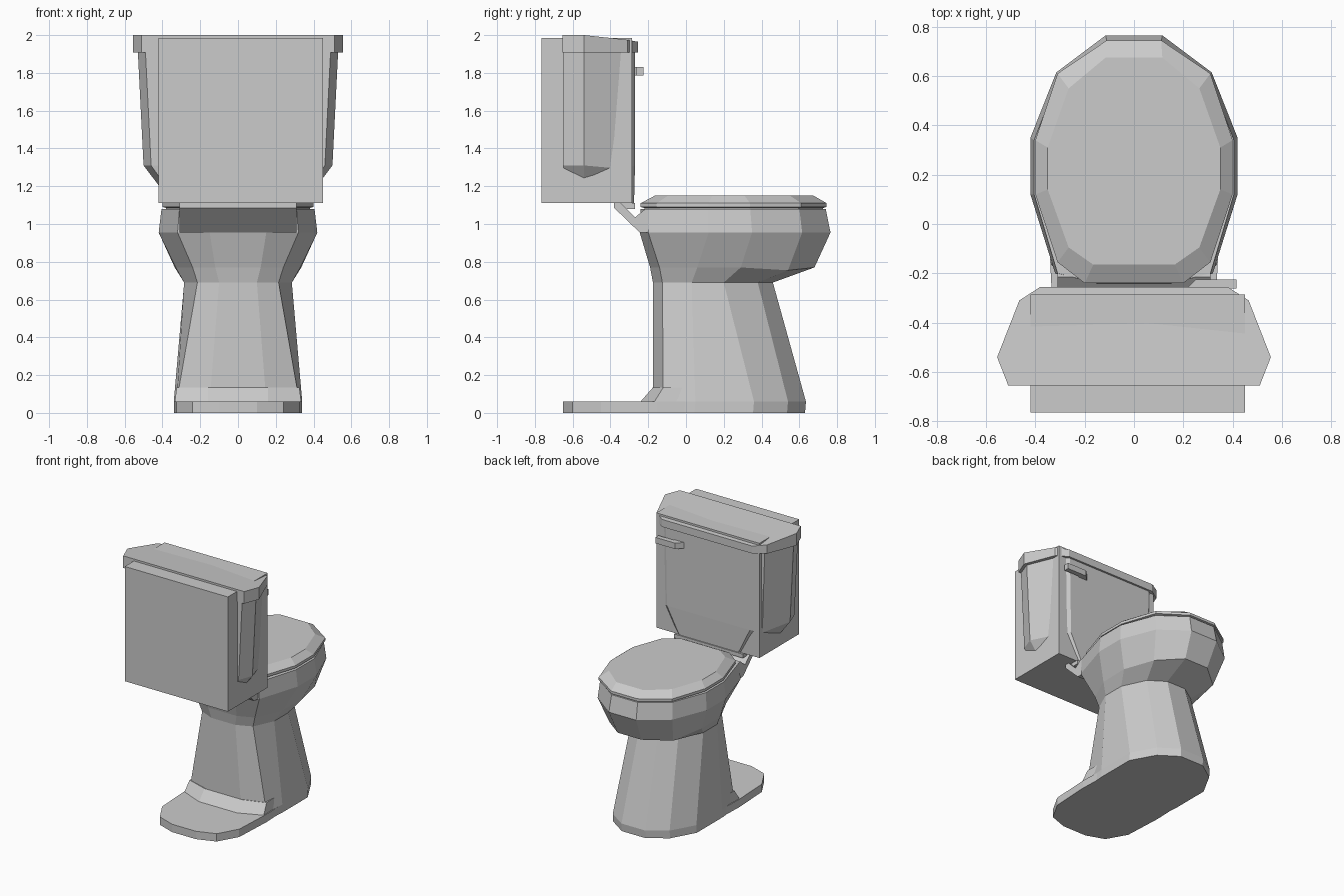
import bpy, bmesh

if "Cube" in bpy.data.objects:
    bpy.data.objects.remove(bpy.data.objects["Cube"])


def finish(name, bm):
    bmesh.ops.recalc_face_normals(bm, faces=bm.faces[:])
    me = bpy.data.meshes.new(name)
    bm.to_mesh(me)
    bm.free()
    ob = bpy.data.objects.new(name, me)
    bpy.context.collection.objects.link(ob)
    return ob


def ring(half, z=0.0):
    """Mirror a half outline (x, y[, z]) into a closed symmetric ring."""
    pts = [(p[0], p[1], p[2] if len(p) > 2 else z) for p in half]
    return pts + [(-x, y, h) for x, y, h in reversed(pts)]


def loft(name, rings):
    """Skin a stack of rings and cap both ends."""
    bm = bmesh.new()
    rows = [[bm.verts.new(p) for p in r] for r in rings]
    n = len(rows[0])
    for a, b in zip(rows, rows[1:]):
        for i in range(n):
            j = (i + 1) % n
            bm.faces.new((a[i], a[j], b[j], b[i]))
    bm.faces.new(rows[0])
    bm.faces.new(rows[-1])
    return finish(name, bm)


def extrude_x(name, profile, x0, x1):
    return loft(name, [[(x, y, z) for y, z in profile] for x in (x0, x1)])


def box(name, x, y, z):
    return extrude_x(name, [(y[0], z[0]), (y[1], z[0]), (y[1], z[1]), (y[0], z[1])], *x)


# Pedestal and bowl, front to back half outlines
base = [(.10, .635), (.24, .54), (.34, .36), (.34, .05), (.325, -.12), (.15, -.175)]
waist = [(.08, .46), (.20, .38), (.285, .20), (.285, .03), (.215, -.125), (.10, -.175)]
belly = [(.10, .68, .77), (.27, .54, .755), (.335, .29, .77), (.33, .06, .77),
         (.24, -.14, .77), (.12, -.19, .77)]
widest = [(.115, .765), (.315, .615), (.42, .35), (.42, .12), (.32, -.20), (.15, -.245)]
rim = [(.11, .74), (.305, .60), (.405, .34), (.405, .12), (.31, -.20), (.15, -.24)]
foot_ring = [(x, y - .005) for x, y in base]
loft("pedestal_bowl", [ring(foot_ring, 0), ring(base, .06), ring(waist, .69),
                       ring(belly), ring(widest, .955), ring(rim, 1.08)])

# Rear foot with the sloped step
foot = [(.335, 0), (.34, -.15), (.325, -.45), (.24, -.60), (.10, -.65)]
loft("rear_foot", [ring(foot, 0), ring(foot, .06)])
loft("foot_step", [ring([(.33, .0), (.335, -.17), (.16, -.245)], .055),
                   ring([(.32, .0), (.325, -.12), (.16, -.175)], .135)])

# Shelf joining bowl to tank
extrude_x("tank_shelf", [(-.38, 1.11), (-.345, 1.11), (-.27, 1.035), (-.215, 1.08),
                         (-.12, 1.07), (-.12, .955), (-.245, .955), (-.38, 1.085)], -.31, .31)
box("hinge_block", (-.29, .29), (-.345, -.27), (1.08, 1.11))

# Seat and bevelled cover
cover = [(.11, .745), (.31, .61), (.40, .34), (.40, .12), (.31, -.155), (.20, -.24)]
cover_top = [(.115, .675), (.265, .55), (.35, .31), (.35, .14), (.265, -.095), (.165, -.165)]
inner = [(x * .95, .25 + (y - .25) * .96) for x, y in cover]
loft("seat", [ring(inner, 1.07), ring(inner, 1.085), ring(cover, 1.09), ring(cover, 1.1)])
loft("seat_cover", [ring(cover, 1.10), ring(cover, 1.11), ring(cover_top, 1.15)])

# Tank: faceted shell tapering downward, plus inner box
tank_top = [(.36, -.27), (.44, -.32), (.53, -.54), (.49, -.65)]
tank_mid = [(.35, -.27, 1.31), (.42, -.32, 1.29), (.50, -.54, 1.31), (.46, -.65, 1.31)]
tank_low = [(.25, -.275), (.30, -.32), (.35, -.54), (.32, -.63)]
loft("tank", [ring(tank_low, 1.112), ring(tank_mid), ring(tank_top, 1.91)])
box("tank_box", (-.42, .45), (-.765, -.285), (1.11, 1.985))

# Tank lid with the top sloping to the bowl side
lid = [(.38, -.255), (.465, -.31), (.555, -.54), (.51, -.655)]
lid_z = [1.965, 1.975, 2.0, 2.0]
loft("tank_lid", [ring(lid, 1.908), ring([(x, y, z) for (x, y), z in zip(lid, lid_z)])])

# Flush lever
loft("flush_lever", [[(x, y, z) for x, y in
                      [(.20, -.275), (.25, -.225), (.415, -.225), (.415, -.262), (.29, -.262), (.28, -.275)]]
                     for z in (1.785, 1.83)])
